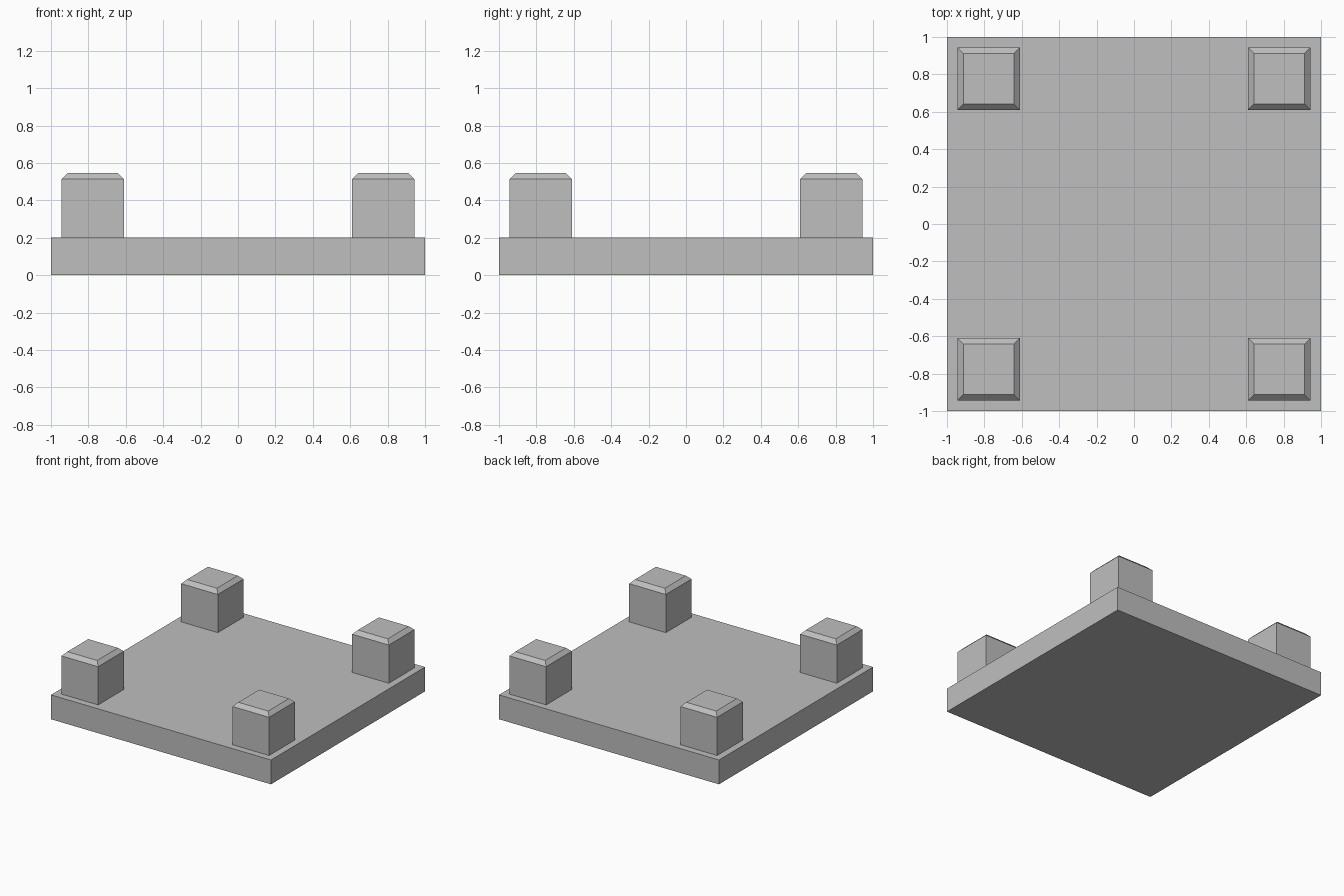
import bpy
import bmesh
from mathutils import Matrix, Vector

cube = bpy.data.objects.get("Cube")
if cube:
    bpy.data.objects.remove(cube, do_unlink=True)

# Single plain grey material
GREY = (0.52, 0.52, 0.52, 1.0)
grey = bpy.data.materials.new("plain_grey")
grey.use_nodes = True
grey.diffuse_color = GREY
grey.node_tree.nodes["Principled BSDF"].inputs["Base Color"].default_value = GREY


def box(name, size, base, chamfer=0.0):
    """Box standing on its base point, with optional chamfered top edges."""
    bm = bmesh.new()
    centre = Vector(base) + Vector((0, 0, size[2] / 2))
    bmesh.ops.create_cube(bm, size=1, matrix=Matrix.Translation(centre) @ Matrix.Diagonal((*size, 1)))
    if chamfer:
        top = [e for e in bm.edges if all(v.co.z > centre.z for v in e.verts)]
        bmesh.ops.bevel(bm, geom=top, offset=chamfer, segments=1, affect='EDGES')
    mesh = bpy.data.meshes.new(name)
    bm.to_mesh(mesh)
    bm.free()
    mesh.materials.append(grey)
    obj = bpy.data.objects.new(name, mesh)
    bpy.context.collection.objects.link(obj)
    return obj


# Square base slab
SLAB_HEIGHT = 0.2
box("base_slab", (2, 2, SLAB_HEIGHT), (0, 0, 0))

# Four chamfered corner posts
POST_WIDTH, POST_HEIGHT, POST_OFFSET = 0.333, 0.345, 0.777
for side, sx in (("left", 1), ("right", -1)):
    for end, sy in (("front", -1), ("back", 1)):
        box(f"{end}_{side}_post", (POST_WIDTH, POST_WIDTH, POST_HEIGHT),
            (sx * POST_OFFSET, sy * POST_OFFSET, SLAB_HEIGHT), chamfer=0.031)
